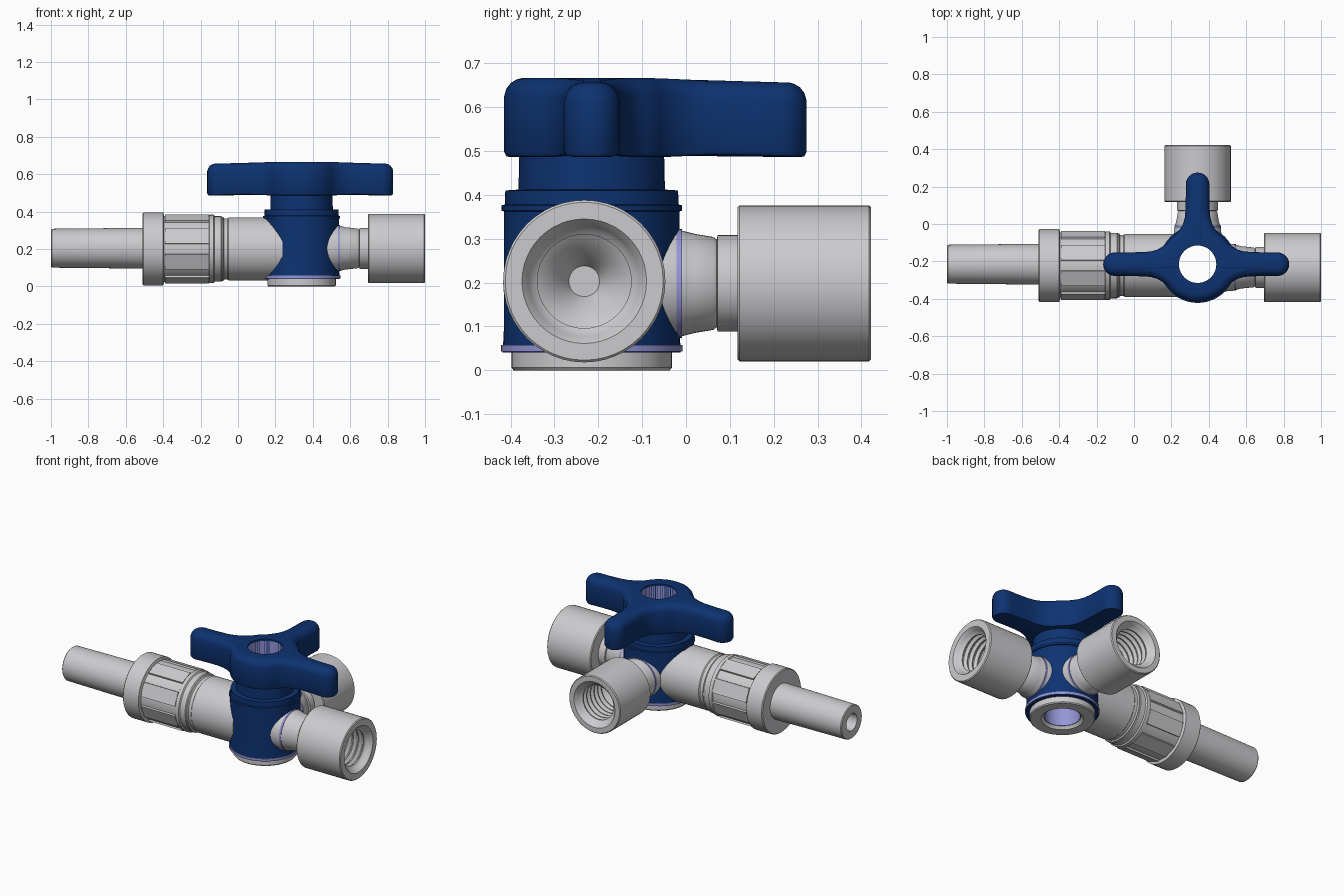
import bpy, bmesh, math
from mathutils import Matrix, Vector

if "Cube" in bpy.data.objects:
    bpy.data.objects.remove(bpy.data.objects["Cube"])

CX, CY, CZ = 0.34, -0.215, 0.2      # valve axis and tube height


def material(name, rgb):
    m = bpy.data.materials.new(name)
    m.diffuse_color = (*rgb, 1)
    m.use_nodes = True
    m.node_tree.nodes["Principled BSDF"].inputs["Base Color"].default_value = m.diffuse_color
    return m


BLUE = material("deep blue", (0.004, 0.032, 0.165))
GREY = material("light grey", (0.60, 0.59, 0.61))
LILAC = material("pale violet", (0.30, 0.30, 0.68))


def finish(name, bm, mat, angle=32):
    bmesh.ops.remove_doubles(bm, verts=bm.verts, dist=1e-5)
    bmesh.ops.recalc_face_normals(bm, faces=bm.faces)
    me = bpy.data.meshes.new(name)
    bm.to_mesh(me)
    bm.free()
    me.materials.append(mat)
    for p in me.polygons:
        p.use_smooth = True
    me.set_sharp_from_angle(angle=math.radians(angle))
    ob = bpy.data.objects.new(name, me)
    bpy.context.collection.objects.link(ob)
    return ob


def bridge(bm, a, b):
    n = len(a)
    for i in range(n):
        bm.faces.new((a[i], a[(i + 1) % n], b[(i + 1) % n], b[i]))


def lathe(name, profile, mat, origin, direction, closed=False, n=48):
    """Turn (distance along axis, radius) points around an axis."""
    rot = Vector(direction).to_track_quat('Z', 'Y').to_matrix().to_4x4()
    mx = Matrix.Translation(origin) @ rot
    bm = bmesh.new()
    rings = []
    for t, r in profile:
        r = max(r, 1e-7)
        rings.append([bm.verts.new(mx @ Vector((r * math.cos(k * math.tau / n),
                                                r * math.sin(k * math.tau / n), t)))
                      for k in range(n)])
    for a, b in zip(rings, rings[1:]):
        bridge(bm, a, b)
    if closed:
        bridge(bm, rings[-1], rings[0])
    return finish(name, bm, mat)


AXIS = (CX, CY, 0)
UP = (0, 0, 1)

# upright body with top rim and stem, hollow along its axis
lathe("valve_body", [(0.04, 0.102), (0.04, 0.203), (0.10, 0.2), (0.362, 0.2),
                     (0.364, 0.206), (0.376, 0.206), (0.378, 0.198), (0.41, 0.197),
                     (0.412, 0.167), (0.50, 0.165), (0.50, 0.102)],
      BLUE, AXIS, UP, True)
lathe("body_bottom_band", [(0.043, 0.19), (0.043, 0.207), (0.058, 0.207), (0.058, 0.19)],
      LILAC, AXIS, UP, True)
lathe("base_ring", [(0, 0.118), (0, 0.178), (0.006, 0.183), (0.045, 0.183),
                    (0.045, 0.102), (0.02, 0.102)], GREY, AXIS, UP, True)
lathe("centre_bore", [(0.015, 0.1), (0.655, 0.1), (0.655, 0.103), (0.015, 0.103)],
      LILAC, AXIS, UP, True)


# threaded branches to the right and the back
def branch(name, start, direction, end, radius):
    s = end - 0.305                  # start of the wide socket
    prof = [(0.125, 0), (0.125, 0.130), (0.19, 0.125), (0.215, 0.118), (0.235, 0.113),
            (s - 0.055, 0.106), (s - 0.047, 0.1), (s - 0.045, 0.11), (s, 0.11),
            (s, radius - 0.005), (s + 0.005, radius), (end - 0.005, radius),
            (end, radius - 0.005), (end, 0.142), (end - 0.02, 0.125)]
    for i in range(6):               # thread ridges inside the socket
        t = end - 0.025 - i * 0.036
        prof += [(t, 0.123), (t - 0.012, 0.107), (t - 0.018, 0.107), (t - 0.03, 0.123)]
    prof += [(end - 0.25, 0.1), (end - 0.29, 0.06), (end - 0.34, 0.035), (end - 0.34, 0)]
    lathe(name, prof, GREY, start, direction)
    lathe(name + "_saddle", [(0.13, 0), (0.13, 0.124), (0.206, 0.124), (0.206, 0)],
          LILAC, start, direction)


branch("right_socket", (CX, -0.232, 0.203), (1, 0, 0), 0.66, 0.185)
branch("back_socket", (CX, CY, 0.198), (0, 1, 0), 0.637, 0.178)

# left arm: barrel, grip sleeve and narrow outlet tube
LEFT = (0, -0.222, CZ)
lathe("left_barrel", [(0.238, 0), (0.238, 0.169), (-0.05, 0.169), (-0.055, 0.164),
                      (-0.075, 0.164), (-0.08, 0.172), (-0.085, 0.172), (-0.085, 0)],
      GREY, LEFT, (1, 0, 0))
lathe("grip_sleeve", [(-0.08, 0), (-0.08, 0.168), (-0.09, 0.175), (-0.125, 0.175),
                      (-0.13, 0.183), (-0.152, 0.183), (-0.156, 0.177), (-0.395, 0.177),
                      (-0.40, 0.195), (-0.505, 0.195), (-0.51, 0.19), (-0.51, 0)],
      GREY, LEFT, (1, 0, 0))
lathe("outlet_tube", [(-0.50, 0), (-0.50, 0.109), (-0.995, 0.104), (-1.0, 0.1),
                      (-1.0, 0.053), (-0.70, 0.047), (-0.70, 0)],
      GREY, (0, -0.215, 0.204), (1, 0, 0))

# raised panels around the grip sleeve
bm = bmesh.new()
for k in range(8):
    mx = (Matrix.Translation(LEFT) @ Matrix.Rotation((k + 0.5) * math.tau / 8, 4, 'X')
          @ Matrix.Translation((-0.272, 0, 0.165)) @ Matrix.Diagonal((0.235, 0.085, 0.034, 1)))
    bmesh.ops.create_cube(bm, size=1, matrix=mx)
finish("grip_panels", bm, GREY)


# three-armed handle: one outline, stacked with rounded edges around the bore
def arm(angle, length):
    half = [(0.168, 0.108), (0.19, 0.093), (0.215, 0.078), (0.25, 0.068), (0.29, 0.065),
            (0.37, 0.063)]
    tip = [(length - 0.063 + 0.063 * math.cos(a), 0.063 * math.sin(a))
           for a in (math.radians(d) for d in range(-90, 91, 15))]
    pts = [(x, -y) for x, y in half] + tip + half[::-1]
    c, s = math.cos(angle), math.sin(angle)
    return [Vector((x * c - y * s, x * s + y * c)) for x, y in pts]


def hub_arc(a0, a1, count):
    return [Vector((0.2 * math.cos(a), 0.2 * math.sin(a))) for a in
            (math.radians(a0 + (a1 - a0) * (i + 1) / (count + 1)) for i in range(count))]


outline = (arm(0, 0.49) + hub_arc(33, 57, 3) + arm(math.pi / 2, 0.49)
           + hub_arc(123, 147, 3) + arm(math.pi, 0.505) + hub_arc(213, 327, 16))
count = len(outline)
normals = []
for i in range(count):
    d = (outline[(i + 1) % count] - outline[i - 1]).normalized()
    normals.append(Vector((d.y, -d.x)))

bm = bmesh.new()


def hub_ring(r, z):
    return [bm.verts.new((CX + p.normalized().x * r, CY + p.normalized().y * r, z))
            for p in outline]


rings = [hub_ring(0.1, 0.49)]
for z, inset in ((0.486, 0.014), (0.488, 0.005), (0.498, 0.0), (0.615, 0.0),
                 (0.632, 0.005), (0.645, 0.015), (0.653, 0.028), (0.656, 0.040)):
    ring = []
    for p, nrm in zip(outline, normals):
        q = p - nrm * inset
        reach = min(max((p.length - 0.2) / 0.12, 0), 1)
        lift = 0.010 * (1 - reach) if z > 0.6 else 0
        if z < 0.5:                  # underside rises a little between hub and tips
            lift = 0.010 * reach * max(0, 1 - (p.length - 0.2) / 0.28)
        ring.append(bm.verts.new((CX + q.x, CY + q.y, z + lift)))
    rings.append(ring)
rings.append(hub_ring(0.1, 0.666))
for a, b in zip(rings, rings[1:]):
    bridge(bm, a, b)
bridge(bm, rings[-1], rings[0])
finish("handle", bm, BLUE, 40)
